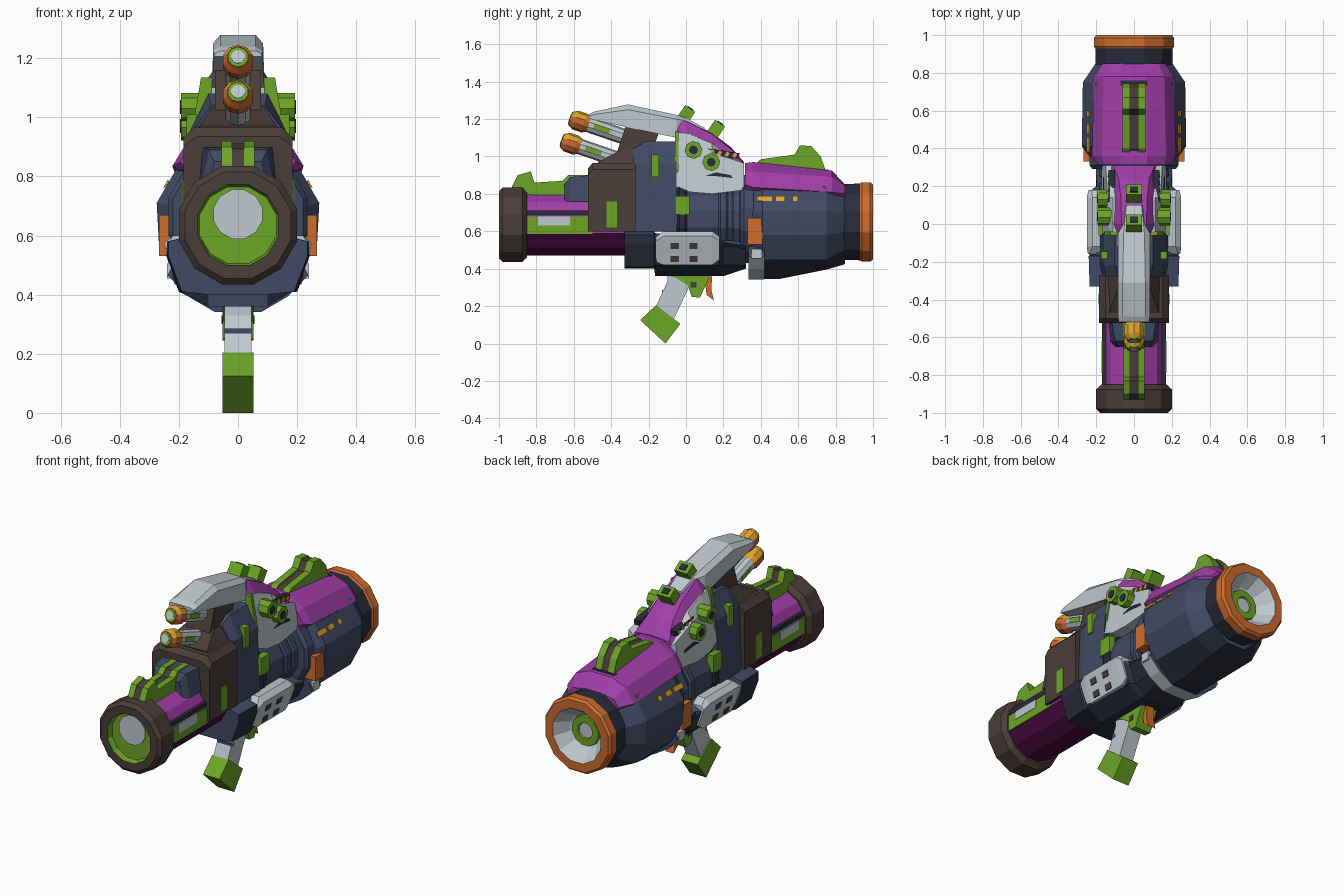
import bpy, bmesh, math

if "Cube" in bpy.data.objects:
    bpy.data.objects.remove(bpy.data.objects["Cube"])

def lin(c):
    return c / 12.92 if c <= 0.04045 else ((c + 0.055) / 1.055) ** 2.4

MATS = {}
for nm, rgb in {"brown": (74, 61, 57), "green": (108, 165, 38), "light_gray": (190, 200, 206),
                "purple": (160, 62, 167), "dark_purple": (74, 10, 64), "navy": (64, 74, 99),
                "dark_navy": (41, 45, 60), "orange": (204, 108, 46), "yellow": (222, 165, 45)}.items():
    m = bpy.data.materials.new(nm)
    m.diffuse_color = [lin(v / 255) for v in rgb] + [1]
    m.use_nodes = True
    m.node_tree.nodes["Principled BSDF"].inputs["Base Color"].default_value = m.diffuse_color
    MATS[nm] = m

def build(name, verts, faces, mats, idx=None, rule=None):
    """Mesh object; idx gives a material per face, rule(normal) picks one by direction."""
    bm = bmesh.new()
    vs = [bm.verts.new(v) for v in verts]
    for i, f in enumerate(faces):
        face = bm.faces.new([vs[k] for k in f])
        face.material_index = idx[i] if idx else 0
    bmesh.ops.recalc_face_normals(bm, faces=bm.faces)
    if rule:
        for f in bm.faces:
            f.material_index = rule(f.normal)
    me = bpy.data.meshes.new(name)
    bm.to_mesh(me)
    bm.free()
    ob = bpy.data.objects.new(name, me)
    for k in mats.split():
        me.materials.append(MATS[k])
    bpy.context.collection.objects.link(ob)
    return ob

def tube_faces(rings, n, base=0):
    f = [tuple(base + k for k in range(n)), tuple(base + (rings - 1) * n + k for k in range(n))]
    for r in range(rings - 1):
        for k in range(n):
            a, b = base + r * n + k, base + r * n + (k + 1) % n
            f.append((a, b, b + n, a + n))
    return f

def loft(name, secs, mats, sym=True, rule=None):
    """Join (y, [(x, z)]) sections: half outlines mirrored into one body, or a part on each side."""
    verts, faces = [], []
    for s in ([1] if sym else [1, -1]):
        base = len(verts)
        for y, pts in secs:
            full = pts + [(-x, z) for x, z in reversed(pts) if x > 1e-4] if sym else pts
            verts += [(s * x, y, z) for x, z in full]
        faces += tube_faces(len(secs), len(full), base)
    return build(name, verts, faces, mats, rule=rule)

def prism(name, pts, x0, x1, mats):
    """Extrude a (y, z) outline across x; off-centre parts appear on both sides."""
    verts, faces = [], []
    for s in ([1] if x0 <= 0 else [1, -1]):
        base = len(verts)
        verts += [(s * x, y, z) for x in (x0, x1) for y, z in pts]
        faces += tube_faces(2, len(pts), base)
    return build(name, verts, faces, mats)

def rect(cy, cz, ly, lz, a=0.0):
    c, s = math.cos(a), math.sin(a)
    return [(cy + y * c - z * s, cz + y * s + z * c) for y, z in
            ((-ly / 2, -lz / 2), (ly / 2, -lz / 2), (ly / 2, lz / 2), (-ly / 2, lz / 2))]

def box(name, x0, x1, y0, y1, z0, z1, mat):
    return prism(name, [(y0, z0), (y1, z0), (y1, z1), (y0, z1)], x0, x1, mat)

def lathe(name, prof, cy, cz, mats, idx=None, n=12, tilt=0.0, rule=None):
    """Turn a (y, radius) profile around y; idx = both end caps' materials, with one per band between."""
    k = 1 / math.cos(math.pi / n)
    verts = [(r * k * math.cos((i + .5) * 2 * math.pi / n), y, r * k * math.sin((i + .5) * 2 * math.pi / n))
             for y, r in prof for i in range(n)]
    mi = [idx[0], idx[-1]] + [b for b in idx[1:-1] for _ in range(n)] if idx else None
    ob = build(name, verts, tube_faces(len(prof), n), mats, mi, rule)
    ob.location = (0, cy, cz)
    ob.rotation_euler.x = tilt
    return ob

# --- front barrel ---
lathe("front_ring", [(-.965, .13), (-1, .137), (-1, .18), (-.98, .2), (-.875, .2), (-.85, .175)],
      0, .635, "brown green", [1, 1, 0, 0, 0, 0, 0])
lathe("front_lens", [(-.972, .083), (-.96, .083)], 0, .672, "light_gray")
lathe("front_tube", [(-.87, .165), (-.3, .165)], 0, .635, "purple dark_purple",
      rule=lambda n: 1 if n.z < -.1 else 0)
box("tube_side_panel", .15, .169, -.85, -.5, .585, .68, "green")
box("tube_side_window", .16, .172, -.79, -.62, .63, .68, "light_gray")
box("tube_side_rail", .13, .166, -.85, -.5, .685, .71, "dark_navy")

# --- top fins: green cheeks with a brown spine ---
def fin(name, pts, w):
    prism(name, pts, .02, w, "green")
    prism(name + "_spine", [(y, z - .008) for y, z in pts], -.02, .02, "brown")

fin("front_fin", [(-.93, .80), (-.93, .84), (-.9, .9), (-.83, .92), (-.81, .86), (-.66, .87), (-.63, .9), (-.5, .9), (-.5, .78)], .055)
fin("rear_fin", [(.36, .95), (.4, .985), (.58, 1.01), (.61, 1.06), (.67, 1.055), (.72, 1.0), (.745, .93), (.74, .9), (.36, .9)], .06)
loft("sight_base", [(-.65, [(0, .85), (.08, .85), (.1, .76), (0, .76)]),
                    (-.62, [(0, .89), (.1, .89), (.125, .76), (0, .76)]),
                    (-.5, [(0, .9), (.12, .9), (.135, .76), (0, .76)])], "navy")

# --- brown collar and neck ---
loft("collar", [(-.525, [(0, .935), (.14, .935), (.185, .9), (.185, .6), (0, .6)]),
                (-.5, [(0, .965), (.15, .965), (.185, .93), (.185, .6), (0, .6)]),
                (-.27, [(0, .965), (.15, .965), (.185, .93), (.185, .6), (0, .6)])], "brown")
loft("collar_top", [(-.47, [(0, .97), (.13, .97), (.14, .94), (0, .94)]),
                    (-.34, [(0, 1.04), (.085, 1.04), (.15, .94), (0, .94)]),
                    (-.25, [(0, 1.04), (.085, 1.04), (.15, .94), (0, .94)])], "brown")
prism("neck", [(-.37, 1.02), (-.32, 1.17), (-.14, 1.14), (-.2, .98), (-.22, .85), (-.34, .85)], -.078, .078, "brown")
box("collar_plate", .17, .189, -.425, -.37, .62, .76, "green")

# --- main navy housing ---
loft("housing", [(-.28, [(0, 1.04), (.09, 1.04), (.15, .96), (.165, .6), (0, .6)]),
                 (-.22, [(0, 1.08), (.1, 1.08), (.16, .96), (.18, .6), (0, .6)]),
                 (-.05, [(0, 1.08), (.1, 1.08), (.16, .96), (.18, .6), (0, .6)])], "navy")
box("housing_vent", .14, .174, -.185, -.145, .89, 1.01, "green")
lathe("core_tube", [(-.1, .17), (.34, .17)], 0, .665, "navy")
for i, y in enumerate((-.02, .2, .27)):
    lathe(f"core_rib_{i}", [(y - .025, .175), (y - .015, .185), (y + .015, .185), (y + .025, .175)], 0, .665,
          "navy" if i else "dark_navy")
box("core_side_light", .15, .189, -.06, .02, .69, .79, "green")
lathe("rear_flange", [(.29, .22), (.31, .235), (.36, .235)], 0, .665, "navy")
box("flange_plate", .18, .267, .33, .41, .53, .67, "orange")

# --- lower forearm ---
def arm(w, top):
    return [(0, top), (.16, top), (w, top - .03), (w, .54), (w - .04, .42), (.1, .36), (0, .36)]

loft("forearm", [(-.33, [(0, .6), (.16, .6), (.235, .58), (.235, .53), (.19, .41), (.1, .4), (0, .4)]),
                 (-.17, [(0, .6), (.16, .6), (.24, .58), (.24, .53), (.2, .41), (.1, .4), (0, .4)]),
                 (-.165, arm(.235, .59)), (.18, arm(.225, .57)), (.2, arm(.2, .55)),
                 (.32, [(0, .55), (.12, .55), (.2, .52), (.2, .5), (.16, .42), (.1, .4), (0, .4)])], "navy dark_navy",
     rule=lambda n: 1 if n.z < -.2 or abs(n.x) > .9 else 0)
loft("forearm_plate", [(-.16, [(.19, .57), (.236, .57), (.244, .55), (.2, .44), (.17, .44)]),
                       (-.12, [(.17, .6), (.22, .6), (.25, .575), (.205, .42), (.17, .42)]),
                       (.14, [(.17, .6), (.22, .6), (.25, .575), (.205, .42), (.17, .42)]),
                       (.18, [(.17, .57), (.225, .57), (.24, .55), (.205, .45), (.17, .45)])], "light_gray", sym=False)
for i, y in enumerate((-.06, .04)):
    for j, z in enumerate((.435, .505)):
        x = .205 + (z - .42) * .29
        q = [(x, z), (x + .005, z), (x + .014, z + .032), (x + .004, z + .032)]
        loft(f"plate_hole_{i}{j}", [(y - .022, q), (y + .022, q)], "brown", sym=False)

# --- upper shroud and gray hood ---
def shroud(top, wt, wm, wb, zb):
    return [(0, top), (wt, top - .01), (wm, (top + zb) / 2 + .08), (wb, zb), (0, zb)]

loft("shroud", [(-.05, shroud(1.14, .11, .13, .165, .84)), (.02, shroud(1.13, .11, .135, .17, .81)),
                (.14, shroud(1.08, .11, .14, .175, .80)), (.31, shroud(.95, .12, .15, .17, .82))], "light_gray")
loft("shroud_crest", [(-.05, [(0, 1.2), (.06, 1.195), (.09, 1.13), (0, 1.1)]),
                      (.0, [(0, 1.195), (.065, 1.19), (.115, 1.11), (0, 1.08)]),
                      (.14, [(0, 1.125), (.07, 1.12), (.125, 1.03), (0, 1.0)]),
                      (.24, [(0, 1.05), (.08, 1.04), (.13, .97), (0, .95)]),
                      (.31, [(0, .97), (.11, .96), (.135, .9), (0, .88)])], "purple")
cheek = [(.085, 1.135), (.125, 1.135), (.16, .93), (.13, .86), (.1, .93)]
loft("shroud_cheek", [(-.06, cheek), (-.04, cheek)], "green", sym=False)
loft("hood", [(-.52, [(0, 1.225), (.06, 1.225), (.08, 1.215), (.08, 1.205), (0, 1.205)]),
              (-.49, [(0, 1.24), (.06, 1.24), (.085, 1.225), (.085, 1.195), (0, 1.195)]),
              (-.31, [(0, 1.278), (.06, 1.278), (.085, 1.25), (.085, 1.155), (0, 1.155)]),
              (-.05, [(0, 1.222), (.055, 1.222), (.085, 1.2), (.09, 1.1), (0, 1.1)]),
              (.0, [(0, 1.205), (.05, 1.205), (.055, 1.19), (.06, 1.1), (0, 1.1)]),
              (.1, [(0, 1.153), (.04, 1.153), (.045, 1.14), (.045, 1.1), (0, 1.1)])], "light_gray")
for i, (y, z) in enumerate(((.0, 1.223), (.16, 1.145))):
    prism(f"top_stud_{i}", rect(y, z, .065, .08, -.6), -.042, .042, "green")
    prism(f"top_stud_cap_{i}", rect(y + .023, z + .034, .035, .008, -.6), -.02, .02, "dark_navy")
# side knobs: octagonal stubs with dark centres
for i, (y, z) in enumerate(((.04, 1.035), (.135, .97))):
    for nm, r, x0, x1, mt in (("side_knob", .048, .1, .193, "green"), ("side_knob_centre", .024, .15, .197, "dark_navy")):
        prism(f"{nm}_{i}", [(y + r * math.cos(a * math.pi / 4 + .1), z + r * math.sin(a * math.pi / 4 + .1))
                            for a in range(8)], x0, x1, mt)
prism("shroud_groove", [(.1, .895), (.16, .915), (.24, .9), (.25, .885), (.16, .895)], .13, .163, "dark_navy")
prism("hazard_backing", rect(.2, 1.015, .17, .03, -.15), .1, .134, "dark_navy")
for i in range(4):
    prism(f"hazard_mark_{i}", rect(.14 + i * .04, 1.024 - i * .006, .018, .024, -.5), .1, .138, "yellow")

# --- twin upper barrels, tips yellow above and orange below ---
for i, (y, z) in enumerate(((-.615, 1.203), (-.66, 1.085))):
    lathe(f"small_barrel_{i}", [(.08, .04), (.38, .04)], y, z, "light_gray", n=10, tilt=-.33)
    lathe(f"small_barrel_tip_{i}", [(0, .036), (.025, .05), (.075, .05), (.1, .04)], y, z, "orange yellow", n=10,
          tilt=-.33, rule=lambda n: 1 if n.z > .25 else 0)
    lathe(f"small_barrel_bore_{i}", [(-.005, .034), (.02, .034)], y, z, "green", n=10, tilt=-.33)
    lathe(f"small_barrel_lens_{i}", [(-.008, .023), (.02, .023)], y, z, "light_gray", n=10, tilt=-.33)
    prism(f"small_barrel_slot_{i}", rect(y + .165, z - .055, .09, .026, -.33), -.043, .043, "green")

# --- rear body ---
def rear(s, dz=0.0, top=.92):
    pts = [(0, top), (.11, top), (.2, .84), (.275, .71), (.268, .58), (.2, .45), (.08, .345 + dz), (0, .345 + dz)]
    return [(x * s, .65 + (z - .65) * (s if s < .9 else 1)) for x, z in pts]

loft("rear_body", [(.35, rear(.84)), (.41, rear(1)), (.5, rear(1)), (.75, rear(.985, .05, .88)), (.85, rear(.74))],
     "navy dark_navy", rule=lambda n: 1 if n.z < -.6 or n.y < -.7 else 0)
loft("rear_cover", [(.315, [(0, .965), (.07, .965), (.16, .91), (.195, .85), (.17, .82), (0, .82)]),
                    (.36, [(0, .97), (.07, .97), (.17, .92), (.222, .835), (.2, .82), (0, .82)]),
                    (.78, [(0, .925), (.07, .925), (.16, .89), (.213, .81), (.19, .79), (0, .79)]),
                    (.85, [(0, .85), (.06, .85), (.13, .84), (.165, .8), (.15, .78), (0, .78)])], "purple")
box("fin_channel", -.072, .072, .36, .76, .88, .93, "dark_navy")
for i, (a, b) in enumerate(((.38, .46), (.48, .53), (.57, .6))):
    q = [(.232, .785), (.238, .788), (.252, .763), (.246, .762)]
    loft(f"side_mark_{i}", [(a, q), (b, q)], "yellow", sym=False)
strap = [(0, .47), (.2, .52), (.218, .505), (.238, .465), (.17, .395), (.08, .342), (0, .342)]
loft("rear_strap", [(.335, strap), (.42, strap)], "navy light_gray", rule=lambda n: 1 if n.z < -.55 else 0)
box("strap_catch", .2, .24, .35, .405, .455, .505, "light_gray")

# --- rear exhaust ---
lathe("exhaust", [(.74, .2), (.93, .205), (.94, .212), (.985, .212), (1.0, .2), (1.0, .152), (.92, .1), (.91, .085)],
      0, .65, "dark_navy orange light_gray", [0, 0, 1, 1, 1, 1, 2, 2, 2])
lathe("exhaust_ring", [(.9, .088), (.925, .083), (.925, .045), (.915, .042)], 0, .65,
      "green light_gray", [0, 0, 0, 0, 1])

# --- grip, guard and trigger ---
prism("grip", [(-.1, .37), (.03, .37), (.02, .31), (-.07, .12), (-.16, .2), (-.1, .33)], -.046, .046, "light_gray")
box("grip_band", -.046, .046, -.128, -.1, .262, .285, "navy")
prism("grip_base", [(-.245, .125), (-.16, .205), (-.03, .105), (-.11, .0)], -.053, .053, "green")
prism("guard", [(-.1, .365), (.13, .365), (.1, .3), (.075, .245), (.03, .25), (.01, .31), (-.05, .35)], -.052, .052, "green")
box("guard_pin", -.055, .055, .025, .055, .3, .33, "brown")
prism("trigger", [(.1, .35), (.14, .36), (.135, .29), (.15, .23), (.11, .26)], -.025, .025, "orange")
